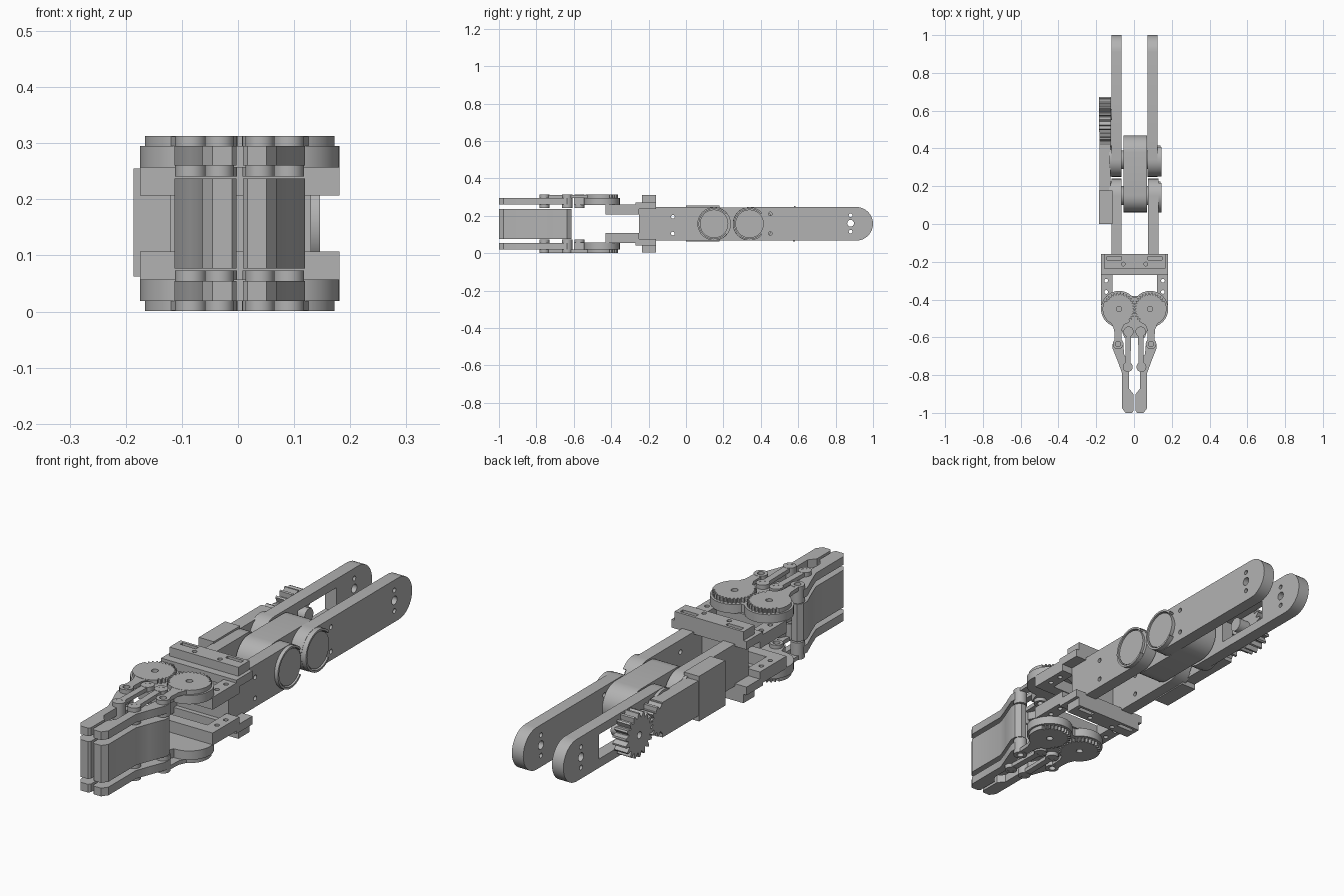
import bpy, bmesh
from math import sin, cos, pi, radians, hypot, atan2
from mathutils import Vector

cube = bpy.data.objects.get("Cube")
if cube:
    bpy.data.objects.remove(cube)

grey = bpy.data.materials.new("plain grey")
grey.use_nodes = True
grey.diffuse_color = (0.45, 0.45, 0.45, 1)
grey.node_tree.nodes["Principled BSDF"].inputs["Base Color"].default_value = (0.45, 0.45, 0.45, 1)

CENTRE = (0.003, 0, 0.157)   # middle of the mirrored gripper
MID = CENTRE[2]


# ---- outline helpers ----
def arc(u, v, r, a0=0, a1=360, n=32):
    full = a1 - a0 == 360
    steps = [radians(a0 + (a1 - a0) * i / n) for i in range(n if full else n + 1)]
    return [(u + r * cos(a), v + r * sin(a)) for a in steps]


def rect(u0, u1, v0, v1):
    return [(u0, v0), (u1, v0), (u1, v1), (u0, v1)]


def capsule(a, b, r):
    t = atan2(b[1] - a[1], b[0] - a[0]) * 180 / pi
    return arc(*b, r, t - 90, t + 90, 16) + arc(*a, r, t + 90, t + 270, 16)


def gear(u, v, r, depth, teeth, start=0, end=360):
    """Round outline with teeth only between two angles."""
    pts = []
    for i in range(teeth):
        for k, low in ((0, 1), (0.3, 0), (0.55, 0), (0.85, 1)):
            a = 360 * (i + k) / teeth
            rad = r - depth if low and start <= a <= end else r
            pts.append((u + rad * cos(radians(a)), v + rad * sin(radians(a))))
    return pts


# ---- solid helpers ----
def add_prism(bm, pts, axis, lo, hi):
    def place(p, w):
        return (w, p[0], p[1]) if axis == "x" else (p[0], p[1], w)
    bottom = [bm.verts.new(place(p, lo)) for p in pts]
    top = [bm.verts.new(place(p, hi)) for p in pts]
    bm.faces.new(bottom[::-1])
    bm.faces.new(top)
    for i in range(len(pts)):
        j = (i + 1) % len(pts)
        bm.faces.new((bottom[i], bottom[j], top[j], top[i]))


def make(name, solids, axis):
    bm = bmesh.new()
    for pts, lo, hi in solids:
        add_prism(bm, pts, axis, lo, hi)
    bmesh.ops.recalc_face_normals(bm, faces=bm.faces)
    mesh = bpy.data.meshes.new(name)
    bm.to_mesh(mesh)
    bm.free()
    obj = bpy.data.objects.new(name, mesh)
    bpy.context.collection.objects.link(obj)
    mesh.materials.append(grey)
    return obj


def activate(obj):
    bpy.ops.object.select_all(action="DESELECT")
    obj.select_set(True)
    bpy.context.view_layer.objects.active = obj


def part(name, pts, axis, lo, hi, holes=(), mirrored=False):
    """Extruded outline, cut by hole outlines, optionally mirrored in x and z."""
    obj = make(name, [(pts, lo, hi)], axis)
    activate(obj)
    if holes:
        cutter = make("cutter", [(h, lo - 0.05, hi + 0.05) for h in holes], axis)
        cutter.hide_render = True
        mod = obj.modifiers.new("holes", "BOOLEAN")
        mod.operation, mod.solver, mod.object = "DIFFERENCE", "EXACT", cutter
        bpy.ops.object.modifier_apply(modifier=mod.name)
        bpy.data.objects.remove(cutter)
    if mirrored:
        obj.location = CENTRE
        mod = obj.modifiers.new("mirror", "MIRROR")
        mod.use_axis = (True, False, True)
        mod.use_mirror_merge = False
        bpy.ops.object.modifier_apply(modifier=mod.name)
    bpy.ops.object.shade_smooth_by_angle(angle=radians(28))
    return obj


def grip(name, pts, lo, hi, holes=()):
    return part(name, pts, "z", lo, hi, holes, True)


# ---- gripper: one quarter, mirrored across and top to bottom ----
GEAR, ELBOW, INNER, TIP = (0.082, -0.45), (0.087, -0.635), (0.032, -0.57), (0.036, -0.757)

# mounting frame with window, thin rear flange and raised lip
grip("frame_side", rect(0.118, 0.178, -0.43, -0.25), 0.05, 0.103,
     [arc(0.15, y, 0.01, n=12) for y in (-0.36, -0.3)])
grip("frame_front", rect(0, 0.12, -0.43, -0.38), 0.05, 0.103)
grip("frame_rear", rect(0, 0.178, -0.27, -0.16), 0.08, 0.115)
grip("rear_lip", rect(0, 0.163, -0.235, -0.16), 0.11, 0.153,
     [arc(0.06, -0.212, 0.01, n=12), rect(0.07, 0.145, -0.19, -0.172)])

# gear bed and nose carrying the inner links
grip("gear_bed", arc(*GEAR, 0.096), 0.1, 0.138)
grip("nose", [(0, -0.39), (0.08, -0.39), (0.08, -0.53), (0.055, -0.6), (0, -0.6)], 0.1, 0.138)

# partly toothed gear with its arm
grip("finger_gear", gear(*GEAR, 0.087, 0.012, 32, 30, 230), 0.138, 0.156,
     [arc(*GEAR, 0.014, n=16)])
grip("gear_arm", [(0.05, -0.52), (0.13, -0.51), (0.108, -0.56), (0.105, -0.62),
                  (0.07, -0.62), (0.068, -0.56)], 0.138, 0.155)
grip("inner_link", capsule(INNER, TIP, 0.014), 0.138, 0.155)

# pivot rings
for name, spot, r in (("elbow", ELBOW, 0.028), ("inner", INNER, 0.027), ("tip", TIP, 0.026)):
    grip(name + "_pivot", arc(*spot, r), 0.084, 0.156, [arc(*spot, 0.014, n=16)])

# finger plates and full-height pads
finger = [(0.006, -0.9), (0.006, -0.99), (0.014, -1), (0.048, -1), (0.066, -0.975),
          (0.066, -0.79), (0.088, -0.73), (0.116, -0.66), (0.116, -0.635), (0.1, -0.612),
          (0.075, -0.612), (0.06, -0.635), (0.055, -0.69), (0.03, -0.74), (0.03, -0.87)]
grip("finger_plate", finger, 0.103, 0.138)
grip("finger_pad", finger, -0.08, 0.08)

# ---- wrist wall between the forearm plates ----
part("wrist_wall", rect(-0.25, -0.215, 0.067, 0.246), "x", -0.1, 0.11)

# ---- forearm and upper arm side plates ----
R = 0.09
forearm = arc(0.15, MID, R, -90, 90, 24) + [(-0.25, MID + R), (-0.25, MID - R)]
upper = capsule((0.34, MID), (0.91, MID), R)
fore_holes = [arc(-0.07, z, 0.01, n=12) for z in (0.105, 0.195)]
end_holes = [arc(0.88, z, r, n=16) for z, r in ((0.115, 0.01), (0.16, 0.018), (0.203, 0.01))]
mid_holes = [arc(0.45, z, 0.01, n=12) for z in (0.105, 0.21)]
window = [rect(0.5, 0.76, 0.105, 0.21)]

for side, f0, f1, u0, u1 in (("right", -0.12, -0.065, -0.119, -0.065),
                             ("left", 0.075, 0.13, 0.071, 0.125)):
    part(side + "_forearm_plate", forearm, "x", f0, f1, fore_holes)
    part(side + "_upper_arm_plate", upper, "x", u0, u1,
         end_holes + (window if side == "right" else mid_holes))
    # round joint caps
    for joint, y in (("lower", 0.15), ("upper", 0.34)):
        cap = (0.12, 0.141) if side == "left" else (-0.13, -0.11)
        rim = (0.12, 0.146) if side == "left" else (-0.133, -0.11)
        part(f"{side}_{joint}_joint_cap", arc(y, MID, 0.076), "x", *cap)
        part(f"{side}_{joint}_joint_rim", arc(y, MID, 0.089, 40, 320) +
             arc(y, MID, 0.08, 320, 40), "x", *rim)

# ---- elbow link and its axles ----
part("elbow_link", capsule((0.15, MID), (0.38, MID), 0.088), "x", -0.055, 0.069)
for joint, y in (("lower", 0.15), ("upper", 0.34)):
    part(joint + "_axle", arc(y, MID, 0.05), "x", -0.1, 0.1)

# ---- drive housing and gear train on the right side ----
part("drive_housing", rect(0, 0.178, 0.062, 0.255), "x", -0.186, -0.115)
part("drive_arm", rect(0.17, 0.42, 0.085, 0.235), "x", -0.183, -0.125)
part("drive_gear", gear(0.58, MID, 0.094, 0.02, 18), "x", -0.186, -0.123,
     [arc(0.58, MID, 0.015, n=16)])
part("small_gear", gear(0.435, 0.165, 0.066, 0.016, 12), "x", -0.183, -0.123)
part("drive_axle", arc(0.58, MID, 0.03), "x", -0.13, -0.07)
